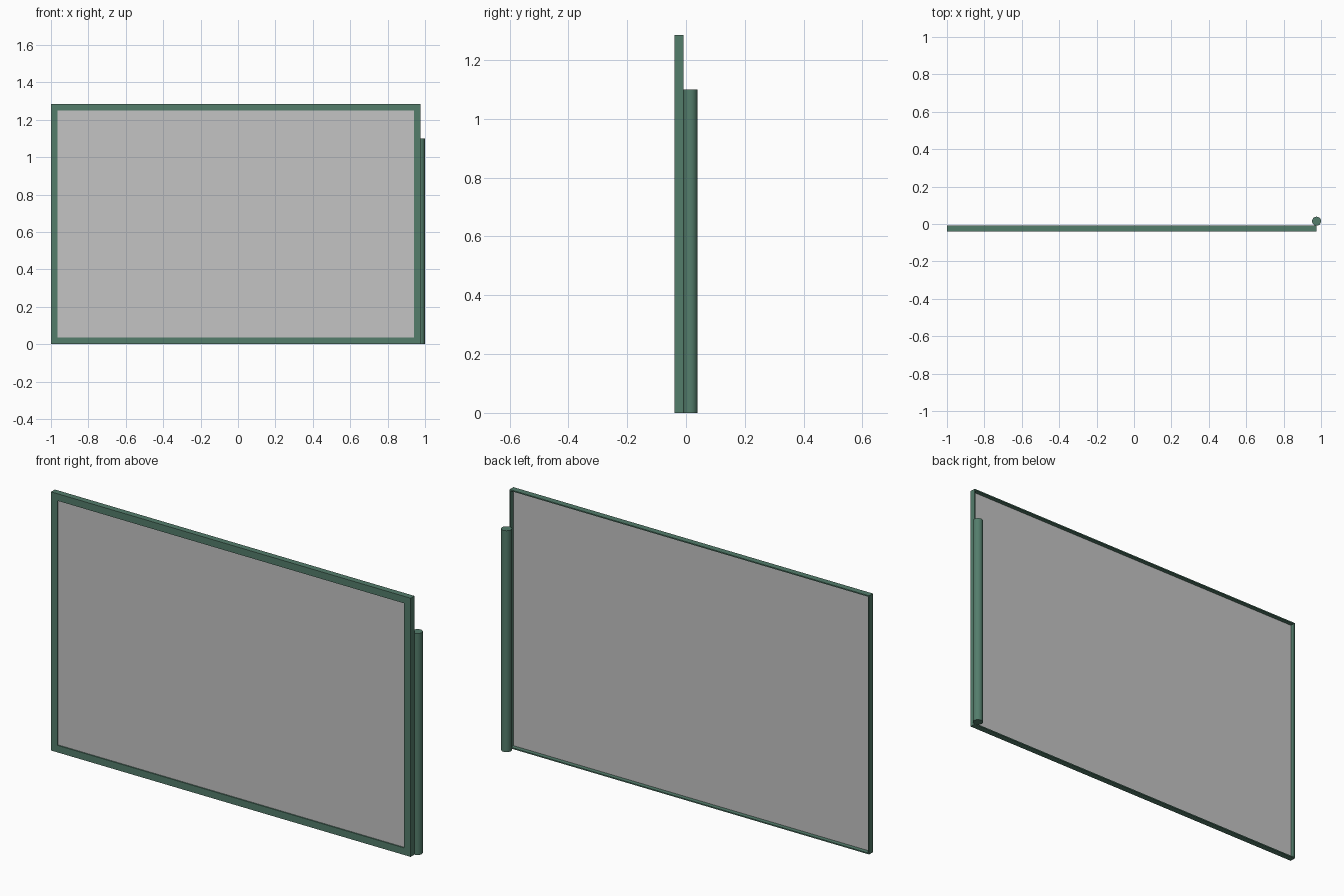
import bpy, bmesh, math

if "Cube" in bpy.data.objects:
    bpy.data.objects.remove(bpy.data.objects["Cube"])

def material(name, rgb):
    m = bpy.data.materials.new(name)
    m.diffuse_color = (*rgb, 1.0)
    m.use_nodes = True
    m.node_tree.nodes["Principled BSDF"].inputs["Base Color"].default_value = m.diffuse_color
    return m

GREEN = material("muted green", (0.088, 0.205, 0.148))
GREY = material("light grey", (0.55, 0.55, 0.55))

X0, X1 = -1.0, 0.976      # board left and right
H = 1.285                 # board height
YF, YB = -0.039, -0.009   # board front and back
LIP, WALL = 0.035, 0.006  # front border width, sheet thickness

def box(name, lo, hi, mat):
    bm = bmesh.new()
    bmesh.ops.create_cube(bm, size=1)
    for v in bm.verts:
        for i in range(3):
            v.co[i] = lo[i] if v.co[i] < 0 else hi[i]
    me = bpy.data.meshes.new(name)
    bm.to_mesh(me)
    bm.free()
    me.materials.append(mat)
    ob = bpy.data.objects.new(name, me)
    bpy.context.collection.objects.link(ob)
    return ob

# Frame: an angle profile (front lip plus thin outer wall) swept round the rectangle
profile = [(0, YF), (LIP, YF), (LIP, YF + WALL), (WALL, YF + WALL), (WALL, YB), (0, YB)]
bm = bmesh.new()
rings = []
for sx, sz in ((0, 0), (1, 0), (1, 1), (0, 1)):
    rings.append([bm.verts.new((X1 - d if sx else X0 + d, y, H - d if sz else d))
                  for d, y in profile])
for a, b in zip(rings, rings[1:] + rings[:1]):
    for i in range(len(profile)):
        j = (i + 1) % len(profile)
        bm.faces.new((a[i], a[j], b[j], b[i]))
bmesh.ops.recalc_face_normals(bm, faces=bm.faces)
me = bpy.data.meshes.new("frame")
bm.to_mesh(me)
bm.free()
me.materials.append(GREEN)
bpy.context.collection.objects.link(bpy.data.objects.new("frame", me))

# Panel held directly behind the lip
box("panel", (X0 + WALL, YF + WALL, WALL), (X1 - WALL, YF + WALL + 0.003, H - WALL), GREY)

# Post behind the right edge
bpy.ops.mesh.primitive_cylinder_add(vertices=32, radius=0.024, depth=1.10,
                                    location=(X1, 0.015, 0.55))
post = bpy.context.object
post.name = "post"
post.data.materials.append(GREEN)
bpy.ops.object.shade_smooth_by_angle(angle=math.radians(40))
